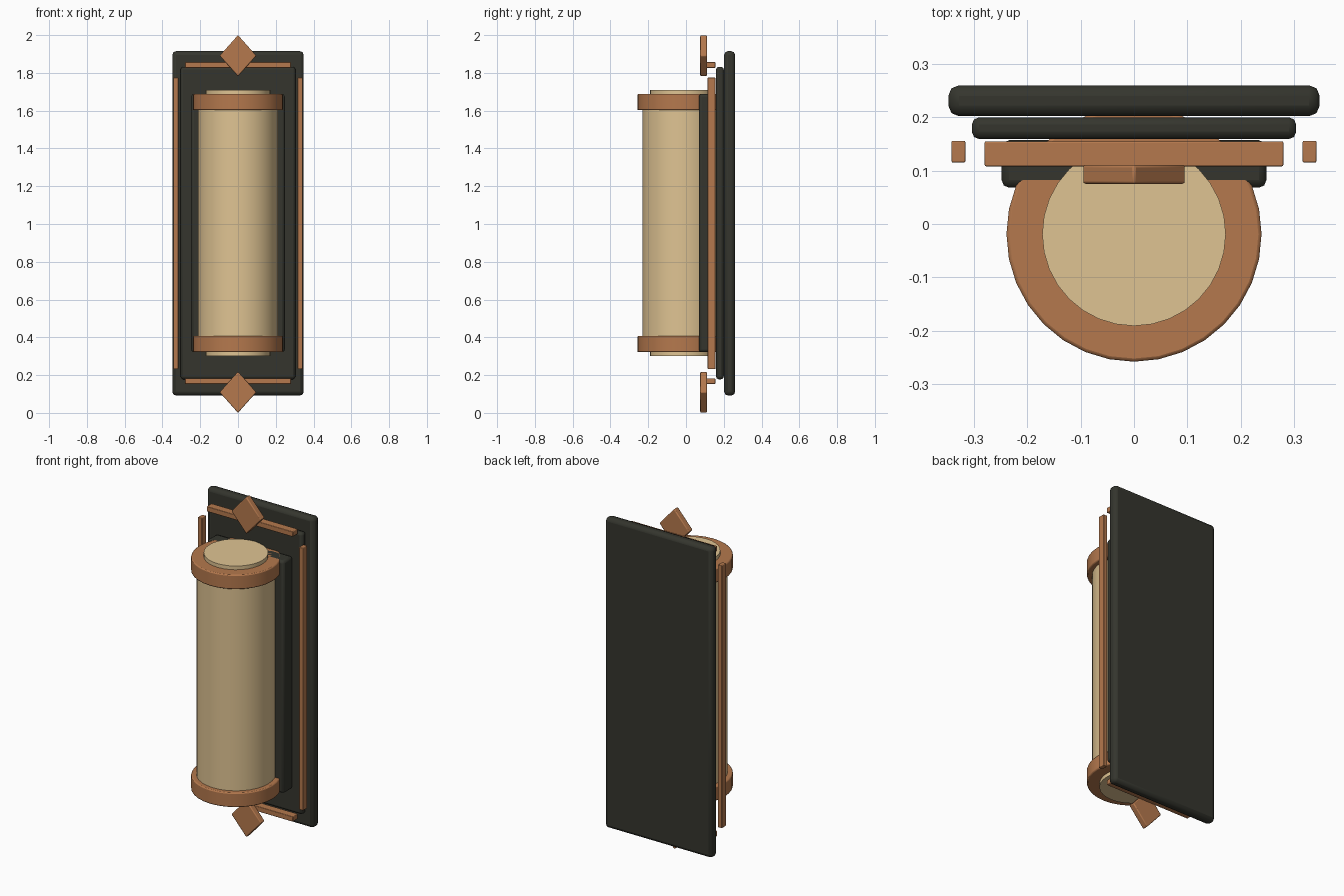
import bpy, bmesh, math

if "Cube" in bpy.data.objects:
    bpy.data.objects.remove(bpy.data.objects["Cube"])


def material(name, rgb):
    m = bpy.data.materials.new(name)
    m.diffuse_color = (*rgb, 1)
    m.use_nodes = True
    m.node_tree.nodes["Principled BSDF"].inputs["Base Color"].default_value = m.diffuse_color
    return m


DARK = material("dark bronze", (0.035, 0.036, 0.027))
COPPER = material("copper", (0.46, 0.19, 0.075))
CREAM = material("cream glass", (0.74, 0.55, 0.29))


def finish(name, bm, mat, bevel=0.0, segments=2):
    bmesh.ops.recalc_face_normals(bm, faces=bm.faces)
    me = bpy.data.meshes.new(name)
    bm.to_mesh(me)
    bm.free()
    me.materials.append(mat)
    ob = bpy.data.objects.new(name, me)
    bpy.context.collection.objects.link(ob)
    if bevel:
        mod = ob.modifiers.new("bevel", 'BEVEL')
        mod.width, mod.segments, mod.limit_method = bevel, segments, 'ANGLE'
    bpy.ops.object.select_all(action='DESELECT')
    ob.select_set(True)
    bpy.context.view_layer.objects.active = ob
    bpy.ops.object.shade_smooth_by_angle(angle=math.radians(40))
    return ob


def box(name, x, y, z, mat, bevel):
    bm = bmesh.new()
    bmesh.ops.create_cube(bm, size=1)
    for v in bm.verts:
        v.co = [lo + (c + 0.5) * (hi - lo) for c, (lo, hi) in zip(v.co, (x, y, z))]
    return finish(name, bm, mat, bevel)


def cylinder(name, r, z0, z1, mat, bevel=0.0):
    bm = bmesh.new()
    bmesh.ops.create_cone(bm, cap_ends=True, segments=32, radius1=r, radius2=r, depth=z1 - z0)
    bmesh.ops.translate(bm, verts=bm.verts, vec=(0, -0.019, (z0 + z1) / 2))
    return finish(name, bm, mat, bevel)


def diamond(name, z, mat):
    bm = bmesh.new()
    pts = [(0.097, 0), (0, 0.109), (-0.097, 0), (0, -0.109)]
    face = bm.faces.new([bm.verts.new((x, 0.075, z + h)) for x, h in pts])
    ext = bmesh.ops.extrude_face_region(bm, geom=[face])
    verts = [v for v in ext["geom"] if isinstance(v, bmesh.types.BMVert)]
    bmesh.ops.translate(bm, verts=verts, vec=(0, 0.036, 0))
    return finish(name, bm, mat, 0.005)


# Stepped back plates
box("back_plate", (-0.348, 0.348), (0.202, 0.26), (0.092, 1.915), DARK, 0.02)
box("middle_plate", (-0.304, 0.304), (0.159, 0.2), (0.178, 1.832), DARK, 0.014)
box("front_plate", (-0.248, 0.248), (0.068, 0.157), (0.322, 1.688), DARK, 0.014)

# Glass tube, with the inner end discs showing beyond the bands
cylinder("glass_shade", 0.211, 0.34, 1.67, CREAM)
cylinder("inner_diffuser", 0.172, 0.3, 1.71, CREAM)

# Parts that repeat at both ends
for label, s in (("lower", -1), ("upper", 1)):
    def span(a, b):
        return tuple(sorted((1.005 + s * a, 1.005 + s * b)))
    cylinder(label + "_band", 0.239, *span(0.598, 0.683), COPPER, 0.006)
    zr = 0.168 if s < 0 else 1.842
    box(label + "_rail", (-0.28, 0.28), (0.108, 0.155), (zr - 0.015, zr + 0.015), COPPER, 0.003)
    diamond(label + "_diamond", 0.109 if s < 0 else 1.891, COPPER)

# Side rails
for label, s in (("left", -1), ("right", 1)):
    xs = tuple(sorted((s * 0.316, s * 0.342)))
    box(label + "_rail", xs, (0.115, 0.156), (0.232, 1.775), COPPER, 0.003)
